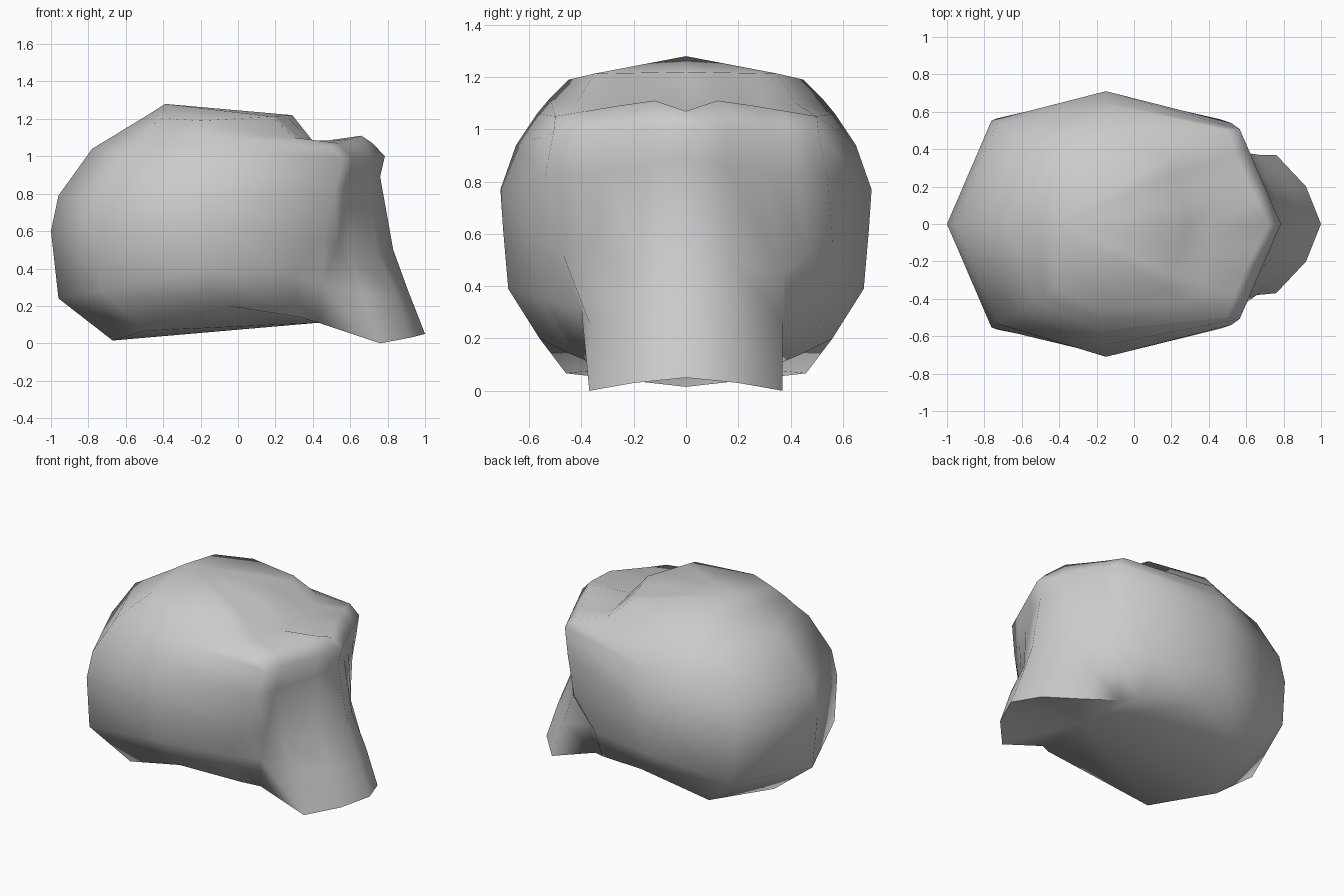
import bpy
import bmesh
from mathutils import Vector

cube = bpy.data.objects.get("Cube")
if cube:
    bpy.data.objects.remove(cube, do_unlink=True)

grey = bpy.data.materials.new("plain_grey")
grey.use_nodes = True
grey.diffuse_color = (0.6, 0.6, 0.6, 1)
grey.node_tree.nodes["Principled BSDF"].inputs["Base Color"].default_value = (0.6, 0.6, 0.6, 1)


def corner(side, end, along, width):
    """Point between the side and an end of the body, bulging outward."""
    point = side.lerp(end, along)
    point.y = side.y * width
    return point


def flat_face(side, end):
    """Five points along a straight line from the front corner to the centre."""
    start = corner(side, end, 0.77, 0.78)
    return [start.lerp(end, t) for t in (0, 0.22, 0.42, 0.7, 1)]


def ring(back, bulge, side, face):
    """Closed loop: back, side and face points, mirrored across the centre line."""
    back, side = Vector(back), Vector(side)
    if len(face) == 2:
        face = flat_face(side, Vector((face[0], 0, face[1])))
    half = [back, corner(side, back, 0.72, bulge), side] + [Vector(p) for p in face]
    return half + [Vector((p.x, -p.y, p.z)) for p in reversed(half[1:-1])]


def loft(name, rings, bottom, top):
    """Skin the rings and close both ends with fans to the given points."""
    bm = bmesh.new()
    loops = [[bm.verts.new(p) for p in points] for points in rings]
    count = len(loops[0])
    for low, high in zip(loops, loops[1:]):
        for i in range(count):
            j = (i + 1) % count
            bm.faces.new((low[i], low[j], high[j], high[i]))
    for loop, tip in ((loops[0], bottom), (loops[-1], top)):
        centre = bm.verts.new(tip)
        for i in range(count):
            bm.faces.new((loop[i], loop[(i + 1) % count], centre))
    bmesh.ops.recalc_face_normals(bm, faces=bm.faces)
    # Crisp rim under the neck
    rim = [v for v in loops[0] if v.co.x > 0.4]
    for edge in bm.edges:
        edge.smooth = not all(v in rim for v in edge.verts)
    mesh = bpy.data.meshes.new(name)
    for face in bm.faces:
        face.smooth = True
    bm.to_mesh(mesh)
    bm.free()
    mesh.materials.append(grey)
    obj = bpy.data.objects.new(name, mesh)
    bpy.context.collection.objects.link(obj)


# Neck, flaring downward from the front of the body
neck_rim = ((0.33, 0.44, 0.14), (0.43, 0.37, 0.11), (0.76, 0.37, 0), (0.92, 0.20, 0.03), (1, 0, 0.05))
neck_middle = ((0.30, 0.56, 0.36), (0.45, 0.40, 0.31), (0.67, 0.37, 0.26), (0.84, 0.19, 0.27), (0.91, 0, 0.28))
neck_top = ((0.46, 0.56, 0.57), (0.53, 0.47, 0.52), (0.60, 0.37, 0.46), (0.74, 0.18, 0.49), (0.83, 0, 0.50))

# Shallow hollow under the brow, the brow ledge with its central dip, and the step behind it
hollow = ((0.52, 0.54, 0.82), (0.58, 0.42, 0.83), (0.63, 0.30, 0.84), (0.70, 0.15, 0.86), (0.76, 0, 0.89))
brow = ((0.50, 0.50, 1.05), (0.54, 0.38, 1.07), (0.59, 0.26, 1.09), (0.66, 0.12, 1.11), (0.72, 0, 1.07))
step = ((0.30, 0.42, 1.10), (0.35, 0.31, 1.08), (0.38, 0.21, 1.07), (0.40, 0.10, 1.07), (0.41, 0, 1.07))

# Rounded body from the underside to the crown
body_rings = [ring(*parts) for parts in (
    ((-0.67, 0, 0.015), 0.82, (-0.05, 0.56, 0.20), neck_rim),
    ((-0.96, 0, 0.24), 0.83, (-0.15, 0.68, 0.39), neck_middle),
    ((-1.00, 0, 0.60), 0.79, (-0.15, 0.70, 0.62), neck_top),
    ((-0.96, 0, 0.79), 0.75, (-0.15, 0.71, 0.77), hollow),
    ((-0.78, 0, 1.04), 0.71, (-0.17, 0.65, 0.94), (0.785, 1.00)),
    ((-0.68, 0, 1.10), 0.72, (-0.17, 0.57, 1.06), brow),
    ((-0.60, 0, 1.15), 0.74, (-0.18, 0.52, 1.12), step),
    ((-0.50, 0, 1.21), 0.76, (-0.20, 0.45, 1.19), (0.29, 1.22)),
)]
loft("body", body_rings, (0.43, 0, 0.11), (-0.39, 0, 1.28))
